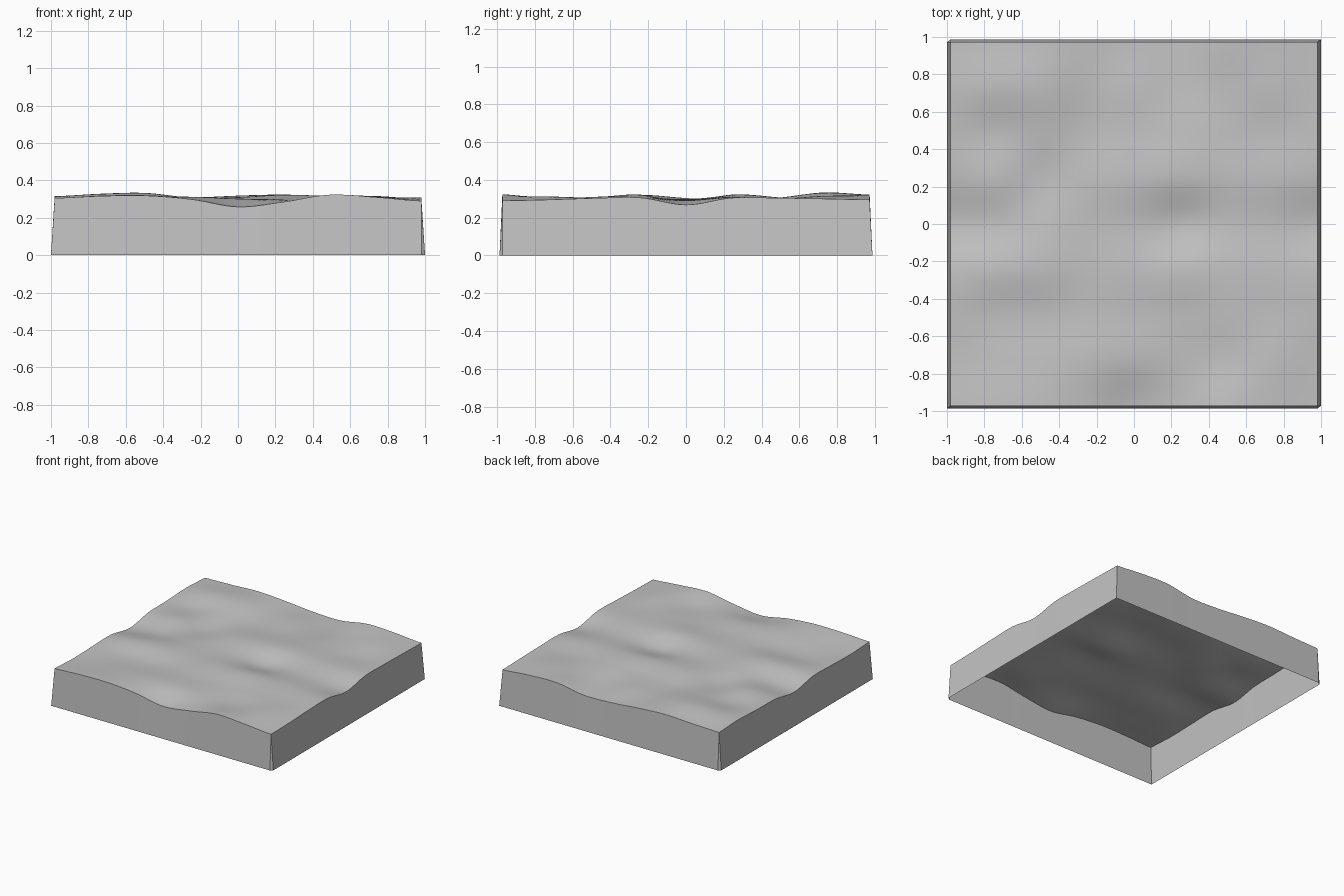
import bpy, bmesh, math

default = bpy.data.objects.get("Cube")
if default:
    bpy.data.objects.remove(default, do_unlink=True)

# Colour
grey = bpy.data.materials.new("stone grey")
grey.use_nodes = True
COLOUR = (0.55, 0.55, 0.55, 1)
grey.diffuse_color = COLOUR
grey.node_tree.nodes["Principled BSDF"].inputs["Base Color"].default_value = COLOUR

# Main sizes
TOP_X, TOP_Y = 0.98, 0.972
RIM_X, RIM_Y = 1.0, 0.987
LEVEL = 0.3
N = 64

# Relief in thousandths above the mean level, front row first
RELIEF = [
    [5, 16, 18, -2, -42, -15, 23, 10, -10],
    [-5, 0, 8, 12, 0, -5, 0, 12, -5],
    [0, -8, -5, 0, -2, 5, 10, 5, 3],
    [3, 18, 20, 5, 10, 22, 15, 8, 6],
    [-35, -15, 3, 0, -5, -25, -8, -10, -32],
    [0, 10, -15, 5, 18, 22, 12, 10, 5],
    [5, -5, 5, -5, 5, 8, 5, 0, 4],
    [15, 28, 32, 5, 5, -12, 5, 15, 0],
    [5, 12, 22, 8, -12, -17, 20, 14, -5],
]


def spline(values, t):
    """Smooth curve through evenly spaced values, t from 0 to 1."""
    last = len(values) - 1
    s = t * last
    i = min(int(s), last - 1)
    f = s - i
    a, b, c, d = (values[min(max(i + k, 0), last)] for k in (-1, 0, 1, 2))
    return b + f / 2 * (c - a + f * (2*a - 5*b + 4*c - d + f * (3 * (b - c) + d - a)))


def height(u, v):
    return LEVEL + spline([spline(row, u) for row in RELIEF], v) / 1000


def make_object(name, bm):
    mesh = bpy.data.meshes.new(name)
    bm.to_mesh(mesh)
    bm.free()
    mesh.materials.append(grey)
    obj = bpy.data.objects.new(name, mesh)
    bpy.context.collection.objects.link(obj)
    bpy.ops.object.select_all(action='DESELECT')
    obj.select_set(True)
    bpy.context.view_layer.objects.active = obj
    bpy.ops.object.shade_smooth_by_angle(angle=math.radians(35))
    return obj


# Rolling ground with an open skirt hanging from its border
bm = bmesh.new()
grid = [[bm.verts.new(((2 * i / N - 1) * TOP_X, (2 * j / N - 1) * TOP_Y, height(i / N, j / N)))
         for i in range(N + 1)] for j in range(N + 1)]
for j in range(N):
    for i in range(N):
        bm.faces.new((grid[j][i], grid[j][i + 1], grid[j + 1][i + 1], grid[j + 1][i]))

# Each side flares outward; two opposite corners are shared, two are mitred
front_left, back_right = (-RIM_X, -RIM_Y), (RIM_X, RIM_Y)
sides = [
    (grid[0], front_left, (TOP_X, -RIM_Y)),
    ([row[-1] for row in grid], (RIM_X, -TOP_Y), back_right),
    (grid[-1][::-1], back_right, (-TOP_X, RIM_Y)),
    ([row[0] for row in grid][::-1], (-RIM_X, TOP_Y), front_left),
]
feet = []
for border, start, end in sides:
    foot = []
    for k in range(N + 1):
        x, y = (a + (b - a) * k / N for a, b in zip(start, end))
        foot.append(bm.verts.new((x, y, 0)))
    for k in range(N):
        bm.faces.new((border[k], foot[k], foot[k + 1], border[k + 1]))
    feet.append(foot)

# Narrow corner fillers
for s in (0, 2):
    bm.faces.new((sides[s][0][-1], feet[s][-1], feet[s + 1][0]))

bmesh.ops.remove_doubles(bm, verts=bm.verts[:], dist=0.0001)
make_object("terrain_tile", bm)
